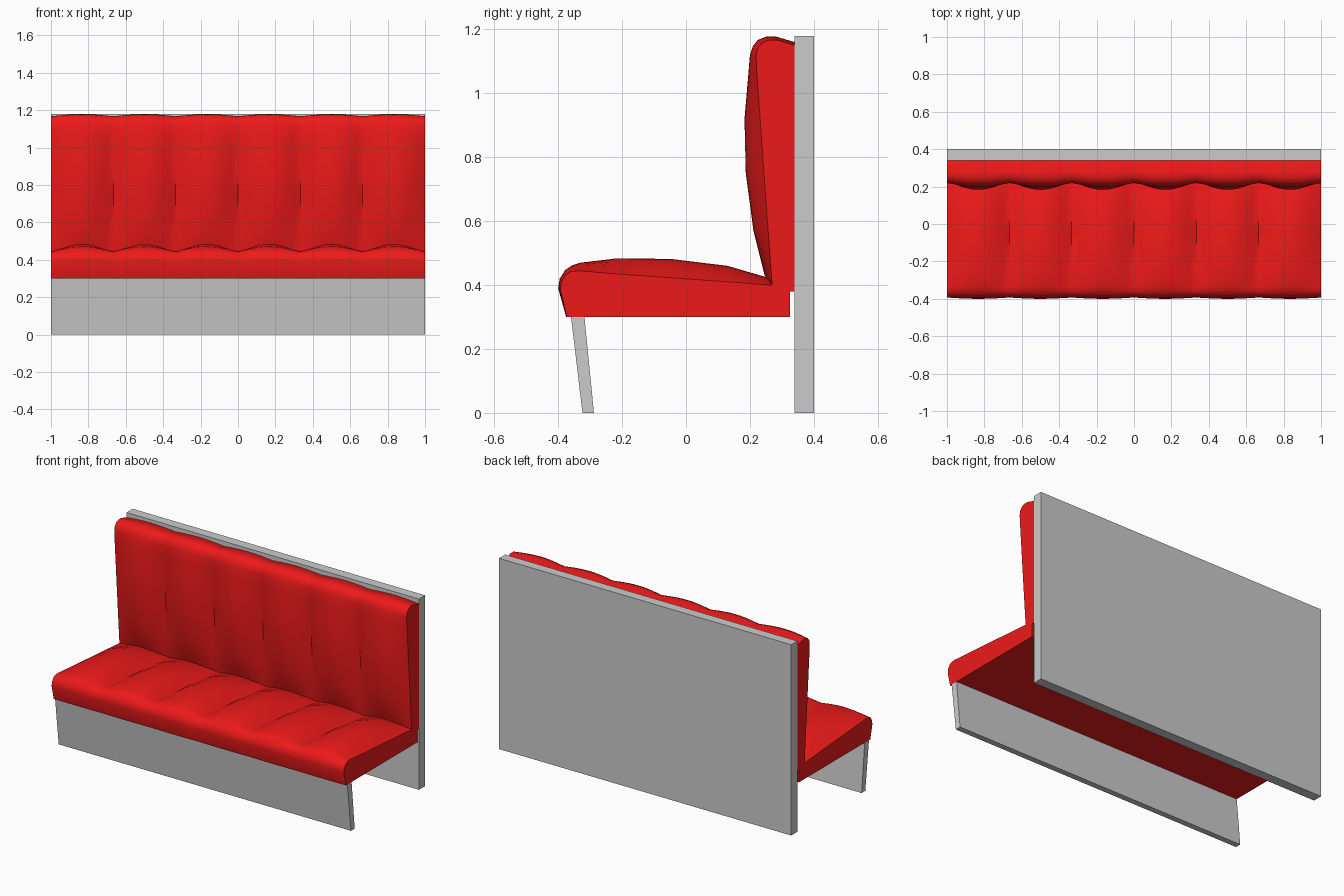
import bpy, bmesh, math

if "Cube" in bpy.data.objects:
    bpy.data.objects.remove(bpy.data.objects["Cube"])

RED = bpy.data.materials.new("red_upholstery")
RED.diffuse_color = (0.85, 0.01, 0.01, 1)
RED.use_nodes = True
RED.node_tree.nodes["Principled BSDF"].inputs["Base Color"].default_value = RED.diffuse_color
PANELS, STEPS = 6, 10


def loft(name, sections, mat=None):
    """Skin closed (y, z) profiles placed along x and cap both ends."""
    bm = bmesh.new()
    rings = [[bm.verts.new((x, y, z)) for y, z in pts] for x, pts in sections]
    n = len(rings[0])
    for a, b in zip(rings, rings[1:]):
        for i in range(n):
            j = (i + 1) % n
            bm.faces.new((a[i], a[j], b[j], b[i]))
    bm.faces.new(rings[0])
    bm.faces.new(rings[-1])
    bmesh.ops.recalc_face_normals(bm, faces=bm.faces)
    me = bpy.data.meshes.new(name)
    bm.to_mesh(me)
    bm.free()
    ob = bpy.data.objects.new(name, me)
    bpy.context.collection.objects.link(ob)
    if mat:
        me.materials.append(mat)
    return ob


def cushion(name, seam, crown):
    """Channelled cushion: profile swells from seam to crown in every panel."""
    sections = []
    for k in range(PANELS * STEPS + 1):
        t = abs(math.sin(math.pi * k / STEPS))
        pts = [(a[0] + (b[0] - a[0]) * t, a[1] + (b[1] - a[1]) * t)
               for a, b in zip(seam, crown)]
        sections.append((-1 + 2 * k / (PANELS * STEPS), pts))
    ob = loft(name, sections, RED)
    bpy.ops.object.select_all(action='DESELECT')
    ob.select_set(True)
    bpy.context.view_layer.objects.active = ob
    bpy.ops.object.shade_smooth_by_angle(angle=math.radians(40))


def slab(name, pts):
    loft(name, [(-1, pts), (1, pts)])


# Seat cushion
cushion("seat",
        [(0.325, 0.30), (-0.373, 0.30), (-0.393, 0.385), (-0.39, 0.41), (-0.377, 0.432),
         (-0.36, 0.442), (-0.335, 0.445), (-0.22, 0.435), (-0.05, 0.423), (0.13, 0.41),
         (0.25, 0.401), (0.325, 0.396)],
        [(0.325, 0.30), (-0.375, 0.30), (-0.40, 0.39), (-0.395, 0.42), (-0.378, 0.447),
         (-0.355, 0.462), (-0.33, 0.47), (-0.22, 0.483), (-0.05, 0.482), (0.13, 0.46),
         (0.25, 0.425), (0.325, 0.396)])

# Backrest cushion
cushion("backrest",
        [(0.34, 0.38), (0.271, 0.38), (0.268, 0.42), (0.257, 0.57), (0.244, 0.75),
         (0.232, 0.92), (0.222, 1.06), (0.219, 1.115), (0.224, 1.14), (0.238, 1.158),
         (0.26, 1.167), (0.285, 1.167), (0.34, 1.15)],
        [(0.34, 0.38), (0.271, 0.38), (0.246, 0.43), (0.211, 0.57), (0.187, 0.75),
         (0.183, 0.92), (0.195, 1.06), (0.20, 1.12), (0.209, 1.147), (0.225, 1.167),
         (0.25, 1.177), (0.28, 1.178), (0.34, 1.16)])

# Back panel and slanted front leg board
slab("back_panel", [(0.34, 0), (0.40, 0), (0.40, 1.18), (0.34, 1.18)])
slab("front_leg", [(-0.324, 0), (-0.288, 0), (-0.318, 0.302), (-0.36, 0.302)])
